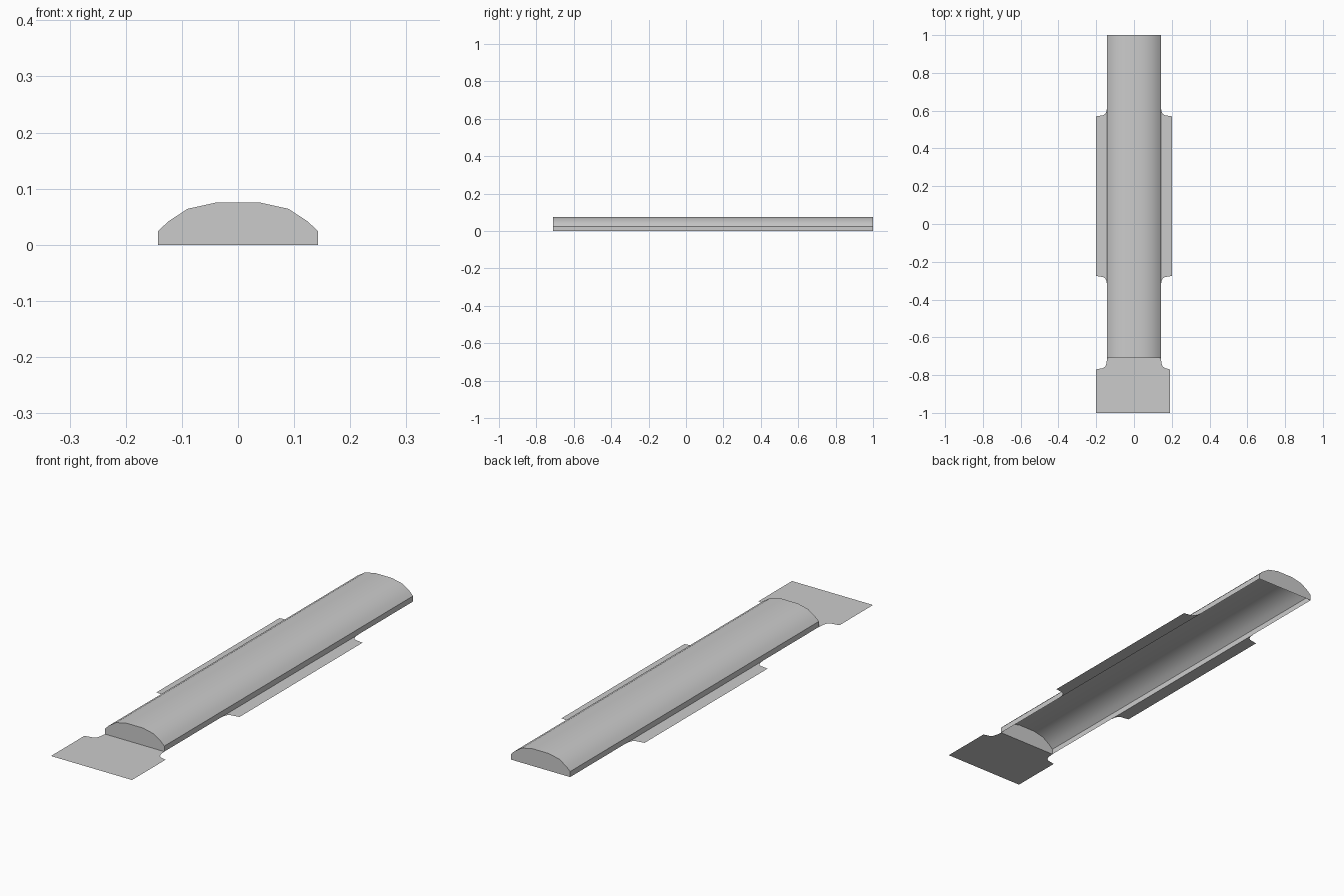
import bpy, math

if "Cube" in bpy.data.objects:
    bpy.data.objects.remove(bpy.data.objects["Cube"])

grey = bpy.data.materials.new("light_grey")
grey.diffuse_color = (0.6, 0.6, 0.6, 1)
grey.use_nodes = True
grey.node_tree.nodes["Principled BSDF"].inputs["Base Color"].default_value = grey.diffuse_color

W = 0.1425                     # half width of the box
Y0, Y1 = -0.71, 1.0            # box front and back


def make(name, verts, faces):
    me = bpy.data.meshes.new(name)
    me.from_pydata(verts, [], faces)
    me.materials.append(grey)
    ob = bpy.data.objects.new(name, me)
    bpy.context.collection.objects.link(ob)
    return ob


def sheet(name, outline):
    """Flat sheet at z = 0 facing up (outline counter-clockwise)."""
    return make(name, [(x, y, 0) for x, y in outline], [range(len(outline))])


def fillet(y, dy, x_out):
    """Concave corner from the fold line (y + dy) out to the tab edge (y)."""
    curve = [(W, y + dy), (W + 0.003, y + dy * 0.55), (W + 0.009, y + dy * 0.27),
             (W + 0.021, y + dy * 0.12)]
    return curve + [(x_out, y)]


# Arched shell, open underneath, with closed ends
half = [(W, 0), (W, 0.024), (0.125, 0.041), (0.09, 0.064), (0.04, 0.075)]
profile = half + [(-x, z) for x, z in reversed(half)]
n = len(profile)
verts = [(x, y, z) for y in (Y0, Y1) for x, z in profile]
faces = [(i, i + n, i + n + 1, i + 1) for i in range(n - 1)]
faces += [range(n), range(2 * n - 1, n - 1, -1)]
shell = make("arched_shell", verts, faces)
bpy.context.view_layer.objects.active = shell
shell.select_set(True)
bpy.ops.object.shade_smooth_by_angle(angle=math.radians(40))

# Side tabs along the lower edges
right = fillet(-0.275, -0.05, 0.2) + fillet(0.57, 0.05, 0.2)[::-1]
sheet("right_tab", right)
sheet("left_tab", [(-x, y) for x, y in reversed(right)])

# Front tab, slightly wider on the left
right_edge = [(0.19, -1.0)] + fillet(-0.77, 0.06, 0.19)[::-1]
left_edge = [(-x, y) for x, y in fillet(-0.77, 0.06, 0.2)] + [(-0.2, -1.0)]
sheet("front_tab", right_edge + left_edge)
